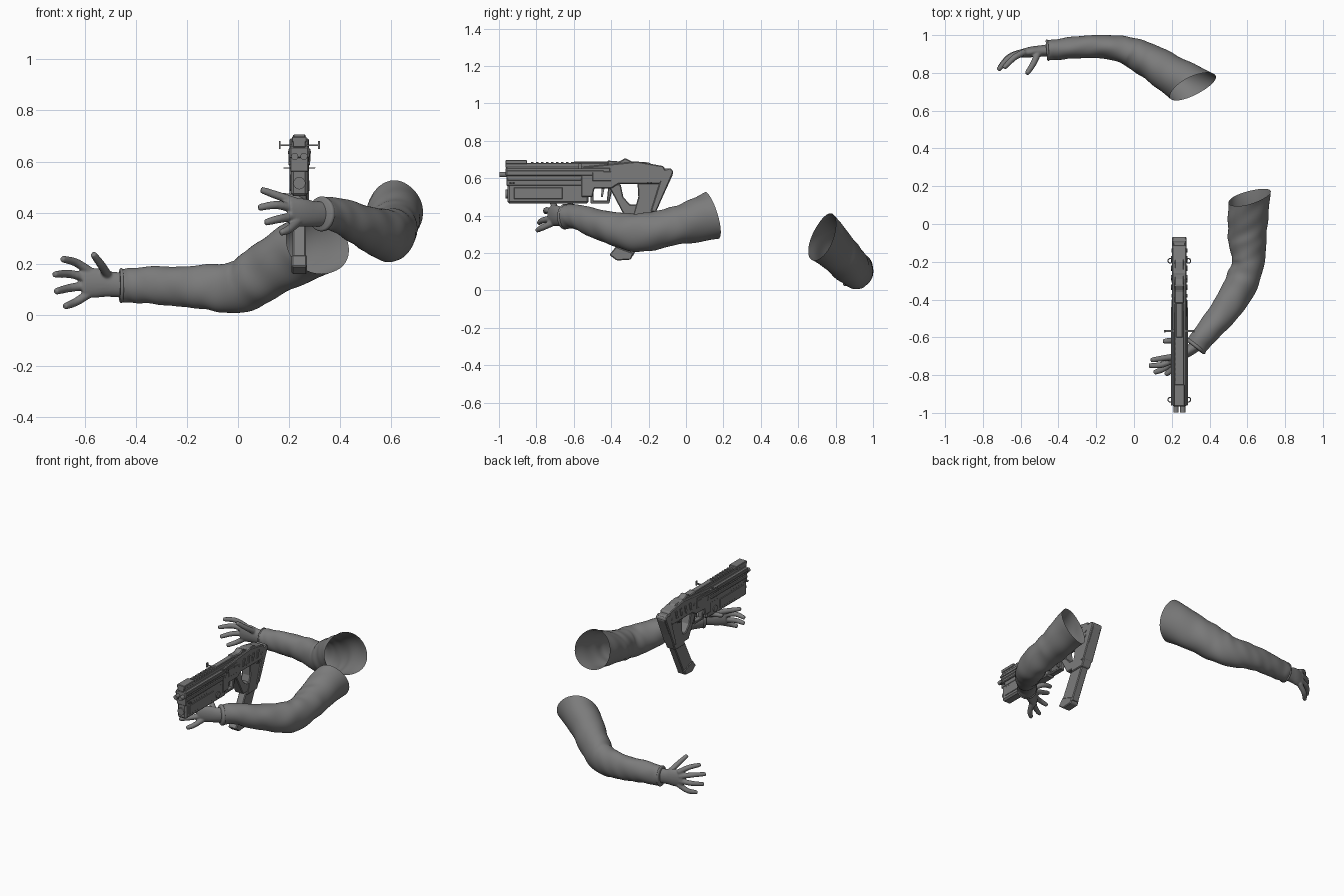
import bpy, bmesh, math
from mathutils import Vector

if "Cube" in bpy.data.objects:
    bpy.data.objects.remove(bpy.data.objects["Cube"])

grey = bpy.data.materials.new("mid grey")
grey.use_nodes = True
TONE = (0.2, 0.2, 0.2, 1)
grey.diffuse_color = TONE
grey.node_tree.nodes["Principled BSDF"].inputs["Base Color"].default_value = TONE


def finish(bm, name, smooth=False):
    bmesh.ops.recalc_face_normals(bm, faces=bm.faces)
    for f in bm.faces:
        f.smooth = smooth
    mesh = bpy.data.meshes.new(name)
    bm.to_mesh(mesh)
    bm.free()
    mesh.materials.append(grey)
    ob = bpy.data.objects.new(name, mesh)
    bpy.context.collection.objects.link(ob)
    return ob


def spline(rings, steps):
    """Catmull-Rom through rings of (x, y, z, side radius, up radius)."""
    p = [Vector(r) for r in rings]
    p = [p[0] * 2 - p[1]] + p + [p[-1] * 2 - p[-2]]
    out = []
    for i in range(1, len(p) - 2):
        for k in range(steps):
            t = k / steps
            a, b, c, d = p[i - 1:i + 3]
            out.append((b * 2 + (c - a) * t + (a * 2 - b * 5 + c * 4 - d) * t ** 2
                        + (b * 3 - a - c * 3 + d) * t ** 3) * 0.5)
    return out + [p[-2]]


def loft(bm, rings, sides=16, steps=4, folds=0, shear=0, cap_end=True):
    pts = spline(rings, steps)
    n = len(pts)
    loops = []
    for i, p in enumerate(pts):
        t = Vector(pts[min(i + 1, n - 1)][:3]) - Vector(pts[max(i - 1, 0)][:3])
        t.normalize()
        side = t.cross(Vector((0, 0, 1))).normalized()
        up = side.cross(t)
        s = i / (n - 1)
        loop = []
        for k in range(sides):
            a = math.tau * k / sides
            r = 1 + folds * (math.sin(47 * s + 2 * math.sin(a + 5 * s))
                             * math.sin(a * 2 + 9 * s) + 0.6 * math.sin(3 * a + 21 * s))
            x, z = p[3] * r * math.cos(a), p[4] * r * math.sin(a)
            co = Vector(p[:3]) + side * x + up * z + t * shear * x * s ** 4
            loop.append(bm.verts.new(co))
        loops.append(loop)
    for l, m in zip(loops, loops[1:]):
        for k in range(sides):
            j = (k + 1) % sides
            bm.faces.new((l[k], l[j], m[j], m[k]))
    bm.faces.new(loops[0])
    if cap_end:
        bm.faces.new(loops[-1])


def sleeve(name, rings, shear):
    bm = bmesh.new()
    loft(bm, rings, 48, 9, 0.025, shear, False)
    finish(bm, name, True)
    # raised cuff hem
    bm = bmesh.new()
    first, second = Vector(rings[0]), Vector(rings[1])
    hem = [first.lerp(second, f) for f in (-0.06, 0.0, 0.1, 0.16)]
    for h, grow in zip(hem, (0.97, 1.06, 1.06, 0.97)):
        h[3] *= grow
        h[4] *= grow
    loft(bm, hem, 32, 2)
    finish(bm, name + "_cuff", True)


def hand(name, palm, fingers):
    bm = bmesh.new()
    loft(bm, palm, 20, 4)
    for root, mid, tip in fingers:
        r, m, t = Vector(root), Vector(mid), Vector(tip)
        end = t + (t - m).normalized() * 0.006
        loft(bm, [(*r, .018, .018), (*m, .0165, .0165), (*t, .013, .013), (*end, .006, .006)], 12, 4)
    ob = finish(bm, name, True)
    mod = ob.modifiers.new("fuse", "REMESH")
    mod.mode = "VOXEL"
    mod.voxel_size = 0.005
    mod.use_smooth_shade = True
    soft = ob.modifiers.new("soften", "SMOOTH")
    soft.iterations = 4


# Arm that supports the weapon
sleeve("left_sleeve", [
    (.325, -.65, .395, .058, .064), (.38, -.58, .393, .064, .066),
    (.45, -.5, .365, .073, .076), (.52, -.4, .335, .083, .087),
    (.575, -.3, .312, .088, .1), (.605, -.2, .315, .085, .103),
    (.602, -.1, .335, .1, .1), (.603, 0, .36, .105, .108), (.61, .14, .4, .11, .13)], .32)
hand("left_hand", [
    (.36, -.62, .395, .035, .05), (.3, -.665, .395, .03, .05),
    (.25, -.695, .4, .028, .056), (.2, -.725, .4, .02, .05)], [
    ((.23, -.7, .44), (.16, -.71, .465), (.095, -.72, .488)),
    ((.22, -.71, .415), (.15, -.745, .43), (.085, -.75, .42)),
    ((.22, -.715, .385), (.16, -.765, .375), (.11, -.785, .362)),
    ((.23, -.715, .36), (.2, -.77, .335), (.17, -.795, .322)),
    ((.28, -.66, .425), (.22, -.62, .455), (.16, -.62, .465))])

# Free arm
sleeve("right_sleeve", [
    (-.46, .92, .115, .053, .064), (-.4, .925, .115, .055, .069),
    (-.3, .935, .115, .058, .075), (-.2, .94, .11, .061, .08),
    (-.1, .932, .107, .067, .091), (0, .905, .11, .08, .102),
    (.08, .865, .15, .092, .11), (.18, .805, .215, .1, .117), (.31, .73, .285, .115, .135)], -.6)
hand("right_hand", [
    (-.43, .92, .115, .035, .05), (-.5, .915, .12, .03, .05),
    (-.55, .91, .125, .028, .058), (-.61, .9, .125, .02, .056)], [
    ((-.58, .91, .17), (-.635, .88, .205), (-.685, .83, .218)),
    ((-.59, .91, .145), (-.66, .88, .16), (-.715, .82, .158)),
    ((-.59, .91, .115), (-.66, .885, .105), (-.71, .83, .092)),
    ((-.58, .91, .085), (-.635, .89, .05), (-.675, .85, .034)),
    ((-.51, .9, .155), (-.535, .845, .195), (-.565, .8, .235))])

# Weapon: flat profiles in (y, z), extruded across x
CX = 0.24


def plate(name, outline, width, x=CX, bevel=0.005):
    bm = bmesh.new()
    face = bm.faces.new([bm.verts.new((x - width / 2, y, z)) for y, z in outline])
    new = bmesh.ops.extrude_face_region(bm, geom=[face])["geom"]
    bmesh.ops.translate(bm, vec=(width, 0, 0), verts=[v for v in new if isinstance(v, bmesh.types.BMVert)])
    ob = finish(bm, name)
    if bevel:
        mod = ob.modifiers.new("chamfer", "BEVEL")
        mod.width = bevel
        mod.segments = 1
    return ob


def box(name, y0, y1, z0, z1, width, x=CX, bevel=0.003):
    return plate(name, [(y0, z0), (y1, z0), (y1, z1), (y0, z1)], width, x, bevel)


def tube(name, centre, radius, length, axis="Y", sides=16):
    rot = (math.pi / 2, 0, 0) if axis == "Y" else (0, math.pi / 2, 0)
    bpy.ops.mesh.primitive_cylinder_add(vertices=sides, radius=radius, depth=length,
                                        location=centre, rotation=rot)
    ob = bpy.context.object
    ob.name = name
    ob.data.materials.append(grey)
    bpy.ops.object.shade_smooth_by_angle()


box("lower_shroud", -.955, -.52, .465, .575, .066, bevel=.01)
box("barrel_core", -.96, -.5, .56, .62, .07)
box("upper_shroud", -.965, -.4, .61, .66, .08, bevel=.008)
box("top_rail", -.965, -.42, .655, .682, .05)
box("front_sight", -.965, -.85, .675, .697, .058)
box("rear_rail", -.6, -.38, .675, .69, .036)
plate("receiver", [(-.56, .5), (-.5, .5), (-.49, .545), (-.4, .545), (-.36, .57), (-.14, .57),
                   (-.1, .62), (-.12, .665), (-.26, .69), (-.56, .66)], .076)
plate("rear_top", [(-.42, .66), (-.16, .66), (-.2, .685), (-.29, .69), (-.325, .708), (-.355, .69), (-.42, .695)], .05)
plate("front_strut", [(-.42, .57), (-.35, .57), (-.335, .5), (-.3, .46), (-.23, .46), (-.25, .4), (-.33, .4)], .062)
plate("stock", [(-.26, .585), (-.16, .655), (-.075, .65), (-.07, .62), (-.18, .38), (-.29, .38), (-.255, .5)], .066)
plate("stock_back_plate", [(-.12, .645), (-.085, .655), (-.066, .635), (-.16, .42), (-.19, .42)], .076)
plate("magazine", [(-.29, .4), (-.18, .4), (-.285, .18), (-.385, .215)], .052)
plate("magazine_base", [(-.375, .235), (-.28, .2), (-.295, .165), (-.37, .16), (-.41, .19)], .06)

# Trigger guard and trigger
box("guard_front", -.51, -.495, .465, .56, .035)
box("guard_bottom", -.51, -.41, .465, .48, .035)
plate("guard_rear", [(-.425, .465), (-.41, .465), (-.39, .56), (-.415, .56)], .035)
plate("trigger", [(-.45, .55), (-.435, .55), (-.445, .5), (-.455, .5)], .015, bevel=0)

# Muzzles and pivot discs
for dx in (-.018, .018):
    tube("upper_muzzle", (CX + dx, -.96, .62), .014, .075)
tube("lower_muzzle", (CX, -.945, .515), .024, .04)
tube("pivot_disc", (CX, -.61, .505), .021, .078, "X", 20)
for y, z in ((-.53, .6), (-.38, .62), (-.3, .6), (-.24, .63), (-.14, .61)):
    tube("side_bolt", (CX, y, z), .01, .084, "X", 10)

# Side ribs, vents and lugs mirrored on both flanks
for s in (-1, 1):
    box("long_rib", -.955, -.56, .588, .6, .01, CX + s * .037, .002)
    box("upper_rib", -.96, -.44, .63, .642, .008, CX + s * .041, .002)
    box("lower_panel", -.92, -.66, .49, .55, .006, CX + s * .034, .002)
    box("receiver_panel", -.5, -.4, .585, .635, .008, CX + s * .038, .002)
    for i in range(4):
        y = -.35 + i * .05
        plate("vent_fin", [(y, .6), (y + .018, .6), (y + .03, .65), (y + .012, .65)],
              .008, CX + s * .039, 0)
    box("sight_wing", -.572, -.562, .66, .666, .05, CX + s * .053, 0)
    box("sight_wing_tip", -.575, -.56, .65, .68, .006, CX + s * .077, 0)
    for y, z in ((-.93, .575), (-.195, .575)):
        bpy.ops.mesh.primitive_torus_add(major_radius=.012, minor_radius=.003, major_segments=16,
                                         minor_segments=6, location=(CX + s * .048, y, z))
        bpy.context.object.name = "sling_ring"
        bpy.context.object.data.materials.append(grey)
        bpy.ops.object.shade_smooth_by_angle()
for i in range(9):
    y = -.83 + i * .027
    box("rail_tooth", y, y + .014, .68, .688, .044, CX, 0)
